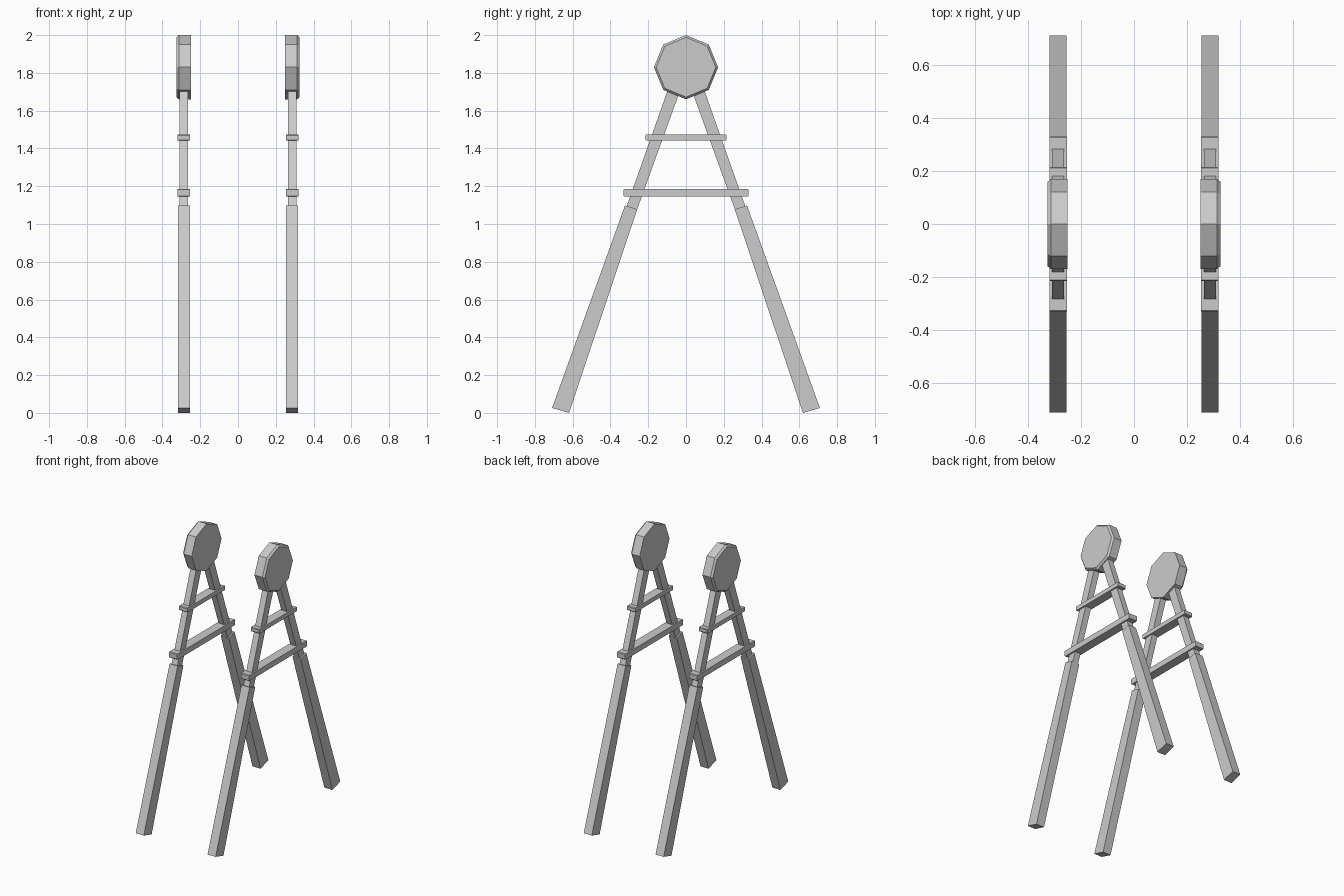
import bpy, bmesh, math

if "Cube" in bpy.data.objects:
    bpy.data.objects.remove(bpy.data.objects["Cube"])

CX = 0.286  # centre plane of each frame


def prism(name, layers):
    """Loft solid through layers of (x, [(y, z), ...]) stacked along x."""
    bm = bmesh.new()
    rings = [[bm.verts.new((x, y, z)) for y, z in pts] for x, pts in layers]
    n = len(rings[0])
    for a, b in zip(rings, rings[1:]):
        for i in range(n):
            j = (i + 1) % n
            bm.faces.new((a[i], a[j], b[j], b[i]))
    bm.faces.new(rings[0])
    bm.faces.new(rings[-1])
    bmesh.ops.recalc_face_normals(bm, faces=bm.faces)
    me = bpy.data.meshes.new(name)
    bm.to_mesh(me)
    bm.free()
    ob = bpy.data.objects.new(name, me)
    bpy.context.collection.objects.link(ob)
    return ob


def slab(name, side, half, pts):
    return prism(name, [(side * CX - half, pts), (side * CX + half, pts)])


def bar(y, z0, z1):
    c = 0.004
    return [(-y + c, z0), (y - c, z0), (y, z0 + c), (y, z1 - c),
            (y - c, z1), (-y + c, z1), (-y, z1 - c), (-y, z0 + c)]


def octagon(r):
    return [(r * math.sin(i * math.pi / 4), 1.83 + r * math.cos(i * math.pi / 4))
            for i in range(8)]


for side, tag in ((-1, "left"), (1, "right")):
    # octagonal head, chamfered on the outer face
    prism(f"{tag}_head_disc", [(side * 0.25, octagon(0.17)),
                               (side * 0.313, octagon(0.17)),
                               (side * 0.326, octagon(0.158))])
    # two cross bars
    slab(f"{tag}_upper_bar", side, 0.033, bar(0.215, 1.442, 1.473))
    slab(f"{tag}_lower_bar", side, 0.033, bar(0.33, 1.145, 1.186))
    for s, end in ((-1, "front"), (1, "back")):
        # thick tapered lower leg
        slab(f"{tag}_{end}_lower_leg", side, 0.032,
             [(s * y, z) for y, z in ((0.619, 0.0), (0.709, 0.026),
                                      (0.323, 1.098), (0.258, 1.078))])
        # thin upper leg running into the head
        slab(f"{tag}_{end}_upper_leg", side, 0.0225,
             [(s * y, z) for y, z in ((0.265, 1.06), (0.319, 1.08),
                                      (0.068, 1.79), (0.008, 1.77))])
